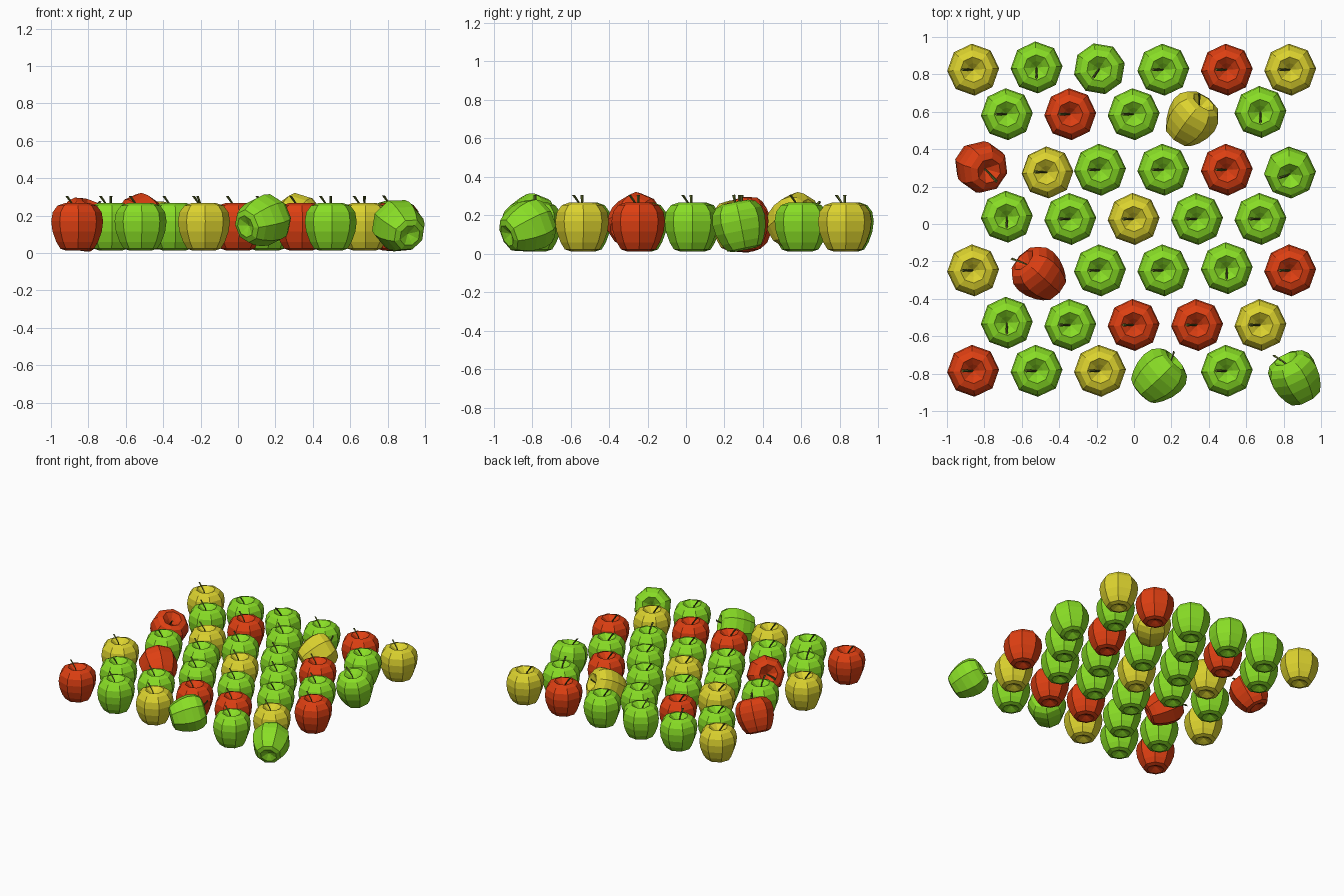
import bpy, bmesh, math
from mathutils import Vector, Matrix

if "Cube" in bpy.data.objects:
    bpy.data.objects.remove(bpy.data.objects["Cube"])


def material(name, rgb):
    m = bpy.data.materials.new(name)
    m.diffuse_color = (*rgb, 1)
    m.use_nodes = True
    m.node_tree.nodes["Principled BSDF"].inputs["Base Color"].default_value = m.diffuse_color
    return m


SKIN = {"g": material("green skin", (0.25, 0.73, 0.019)),
        "y": material("yellow skin", (0.72, 0.65, 0.028)),
        "r": material("red skin", (0.73, 0.05, 0.006))}
STEM = material("stem olive", (0.10, 0.13, 0.02))
NAMES = {"g": "green_apple", "y": "yellow_apple", "r": "red_apple"}

# apple half-section (radius, height from apple centre), bottom dimple to top dimple
PROFILE = [(0, -0.10), (0.035, -0.117), (0.06, -0.127), (0.09, -0.117), (0.112, -0.08),
           (0.132, -0.025), (0.139, 0.03), (0.131, 0.078), (0.105, 0.113),
           (0.068, 0.126), (0.035, 0.100), (0, 0.065)]
# stem centre line (x, z, radius)
STEM_PATH = [(0, 0.06, 0.005), (-0.018, 0.11, 0.005), (-0.056, 0.165, 0.008)]


def loft(bm, rings, sides, mat):
    """Skin a list of (centre x, z, radius) rings; radius 0 gives a pole."""
    loops = []
    for cx, z, r in rings:
        n = 1 if r == 0 else sides
        loops.append([bm.verts.new((cx + r * math.cos(2 * math.pi * i / sides + 0.05),
                                    r * math.sin(2 * math.pi * i / sides + 0.05), z))
                      for i in range(n)])
    for a, b in zip(loops, loops[1:]):
        for i in range(sides):
            j = (i + 1) % sides
            quad = [a[i % len(a)], a[j % len(a)], b[j % len(b)], b[i % len(b)]]
            f = bm.faces.new(list(dict.fromkeys(quad)))
            f.material_index = mat
    if len(loops[-1]) > 1:
        bm.faces.new(loops[-1]).material_index = mat


def apple_mesh(kind):
    bm = bmesh.new()
    loft(bm, [(0, z, r) for r, z in PROFILE], 8, 0)
    loft(bm, STEM_PATH, 4, 1)
    me = bpy.data.meshes.new(NAMES[kind])
    bm.to_mesh(me)
    bm.free()
    me.materials.append(SKIN[kind])
    me.materials.append(STEM)
    return me


MESH = {k: apple_mesh(k) for k in "gyr"}


def apple(kind, x, y, z=0.14, spin=0, axis=(0, 0, 1)):
    ob = bpy.data.objects.new(NAMES[kind], MESH[kind])
    bpy.context.collection.objects.link(ob)
    tilt = Vector((0, 0, 1)).rotation_difference(Vector(axis)).to_matrix().to_4x4()
    ob.matrix_world = (Matrix.Translation((x, y, z)) @ tilt
                       @ Matrix.Rotation(math.radians(spin), 4, 'Z'))


# upright apples: staggered rows of 6 and 5; upper case = stem turned to the front, dot = gap
ROWS = [(0.825, "yG.gry"), (0.587, "grg.G"), (0.29, "..ggr."), (0.027, "Ggygg"),
        (-0.248, "y.ggGr"), (-0.54, "Ggrry"), (-0.785, "rgy.g.")]
for y, row in ROWS:
    start = -0.86 if len(row) == 6 else -0.68
    for i, c in enumerate(row):
        if c != ".":
            turned = c.isupper()
            apple(c.lower(), start + i * 0.339, y + (0.012 if turned else 0),
                  spin=90 if turned else 0)

# turned and slightly leaning apples
apple("g", -0.185, 0.83, spin=55)
apple("r", -0.825, 0.31, 0.15, 120, (0.40, -0.22, 0.9))
apple("y", -0.46, 0.275, 0.145, 0, (-0.08, 0.02, 1))
apple("g", 0.834, 0.28, 0.145, 0, (0, -0.2, 1))

# apples lying on their sides
apple("y", 0.305, 0.56, 0.17, 0, (0.53, 0.72, 0.42))
apple("r", -0.505, -0.27, 0.17, 0, (-0.66, 0.60, 0.42))
apple("g", 0.13, -0.815, 0.17, 0, (0.70, 0.66, 0.22))
apple("g", 0.865, -0.825, 0.14, 0, (-0.42, 0.82, 0.36))
